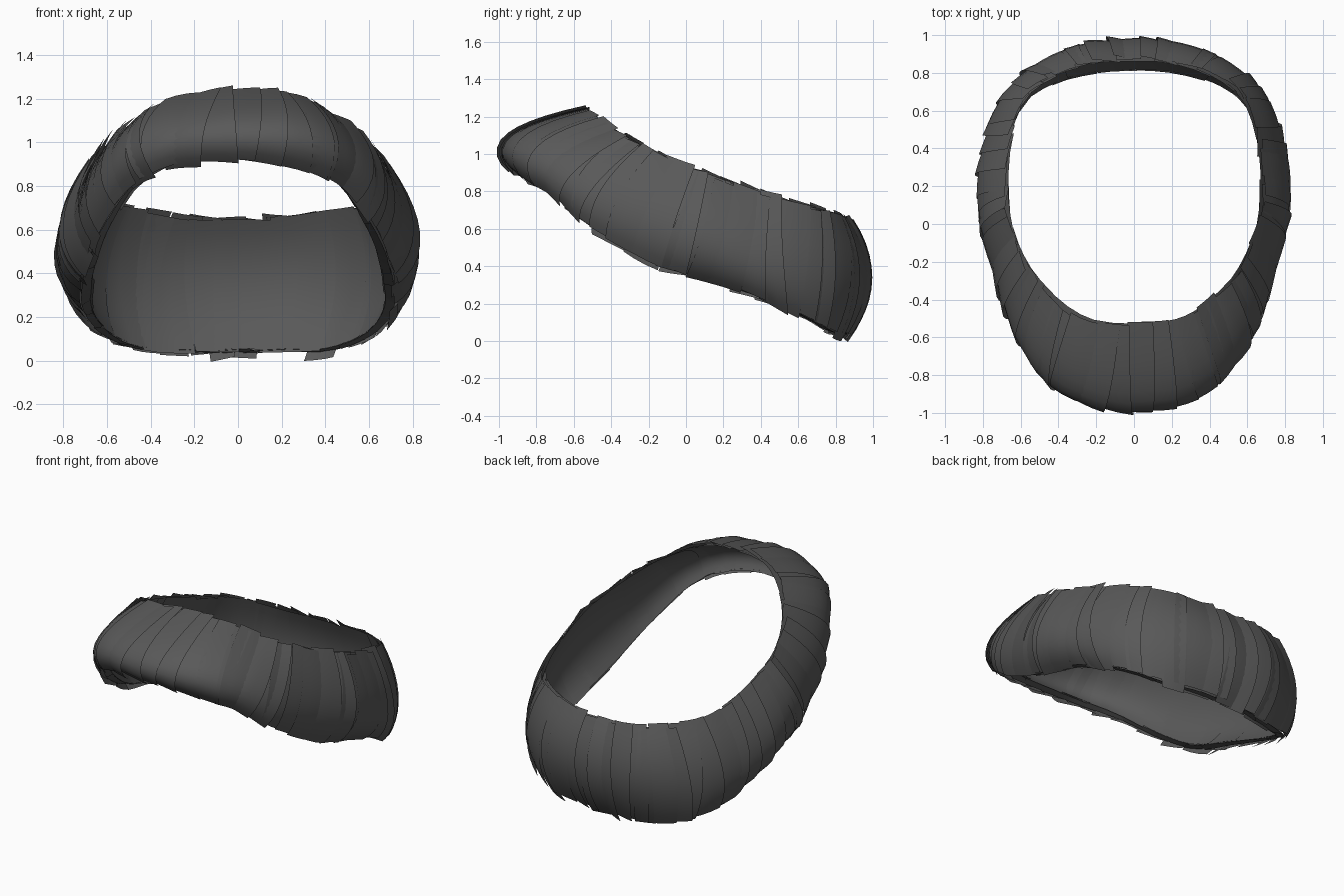
import bpy, math, random
from mathutils import Vector

if "Cube" in bpy.data.objects:
    bpy.data.objects.remove(bpy.data.objects["Cube"])

random.seed(4)

# Half outline of the band, front centre to back centre
LOW = [(0, -.89, .94), (.28, -.84, .91), (.46, -.69, .81), (.59, -.45, .61), (.65, -.2, .45),
       (.67, .1, .35), (.67, .4, .24), (.59, .63, .13), (.42, .75, .06), (.2, .805, .05), (0, .815, .05)]
MID = [(0, -.935, 1.09), (.31, -.875, 1.07), (.53, -.69, .97), (.67, -.42, .80), (.765, -.13, .66),
       (.815, .16, .54), (.785, .42, .45), (.68, .68, .39), (.49, .85, .36), (.25, .945, .35), (0, .97, .34)]
TOP = [(0, -.54, 1.23), (.24, -.51, 1.21), (.42, -.39, 1.13), (.56, -.22, 1.03), (.65, 0, .93),
       (.67, .2, .86), (.65, .45, .77), (.57, .67, .71), (.4, .79, .68), (.2, .85, .65), (0, .86, .65)]


def mirrored(half):
    pts = [Vector(p) for p in half]
    return pts + [Vector((-p.x, p.y, p.z)) for p in pts[-2:0:-1]]


low, mid, top = (mirrored(r) for r in (LOW, MID, TOP))
N = len(low)
# The outer layer's lower edge stands outside the inner one
outer_low = [p + Vector((p.x, p.y, 0)).normalized() * .045 - Vector((0, 0, .01)) for p in low]


def blend(a, b, f):
    return [p.lerp(q, f) for p, q in zip(a, b)]


def rail_point(rail, s):
    # Closed smooth curve through the rail points
    i = math.floor(s)
    t = s - i
    a, b, c, d = (rail[(i + k) % N] for k in (-1, 0, 1, 2))
    return .5 * (2 * b + (c - a) * t + (2 * a - 5 * b + 4 * c - d) * t * t
                 + (3 * b - a - 3 * c + d) * t ** 3)


def surface(rails, s, u):
    # Curved cross-section from first rail (u=0) to last rail (u=1)
    a, b, c = (rail_point(r, s) for r in rails)
    return a * (1 - u) * (1 - 2 * u) + b * 4 * u * (1 - u) + c * u * (2 * u - 1)


def normal(rails, s, u):
    e = .02
    ds = surface(rails, s + e, u) - surface(rails, s - e, u)
    du = surface(rails, s, u + e) - surface(rails, s, u - e)
    return ds.cross(du).normalized()


grey = bpy.data.materials.new("dark grey")
grey.diffuse_color = (.1, .1, .1, 1)
grey.use_nodes = True
grey.node_tree.nodes["Principled BSDF"].inputs["Base Color"].default_value = grey.diffuse_color


def add_strips(name, rails, count, width, lift, tilt_range, ragged, rows=10):
    # Overlapping curved strips wrapped across the band
    verts, faces = [], []
    cols = 3
    for k in range(count):
        centre = (k + random.uniform(-.2, .2)) * N / count
        half = width * random.uniform(.85, 1.2) / 2
        slant = random.uniform(-.25, .25)
        start = random.uniform(-ragged, ragged * .4)
        end = 1 + random.uniform(-ragged * .5, ragged * .5)
        tilt = random.uniform(-.5, 1) * tilt_range
        base = len(verts)
        for j in range(rows + 1):
            u = start + (end - start) * j / rows
            for i in range(cols + 1):
                f = 2 * i / cols - 1
                s = centre + f * half + slant * (u - .5)
                verts.append(surface(rails, s, u) + normal(rails, s, u) * (lift + tilt * f))
        for j in range(rows):
            for i in range(cols):
                a = base + j * (cols + 1) + i
                faces.append((a, a + 1, a + cols + 2, a + cols + 1))
    mesh = bpy.data.meshes.new(name)
    mesh.from_pydata(verts, [], faces)
    mesh.materials.append(grey)
    mesh.shade_smooth()
    bpy.context.collection.objects.link(bpy.data.objects.new(name, mesh))


inner_mid = blend(blend(low, top, .5), mid, .68)
add_strips("inner_strips", (low, inner_mid, top), 30, 1.1, 0, .006, .03)
add_strips("outer_strips", (outer_low, mid, top), 56, .62, .014, .018, .05)
add_strips("lower_lip", (low, blend(low, outer_low, .5), outer_low), 40, .7, 0, .006, .1, 2)
